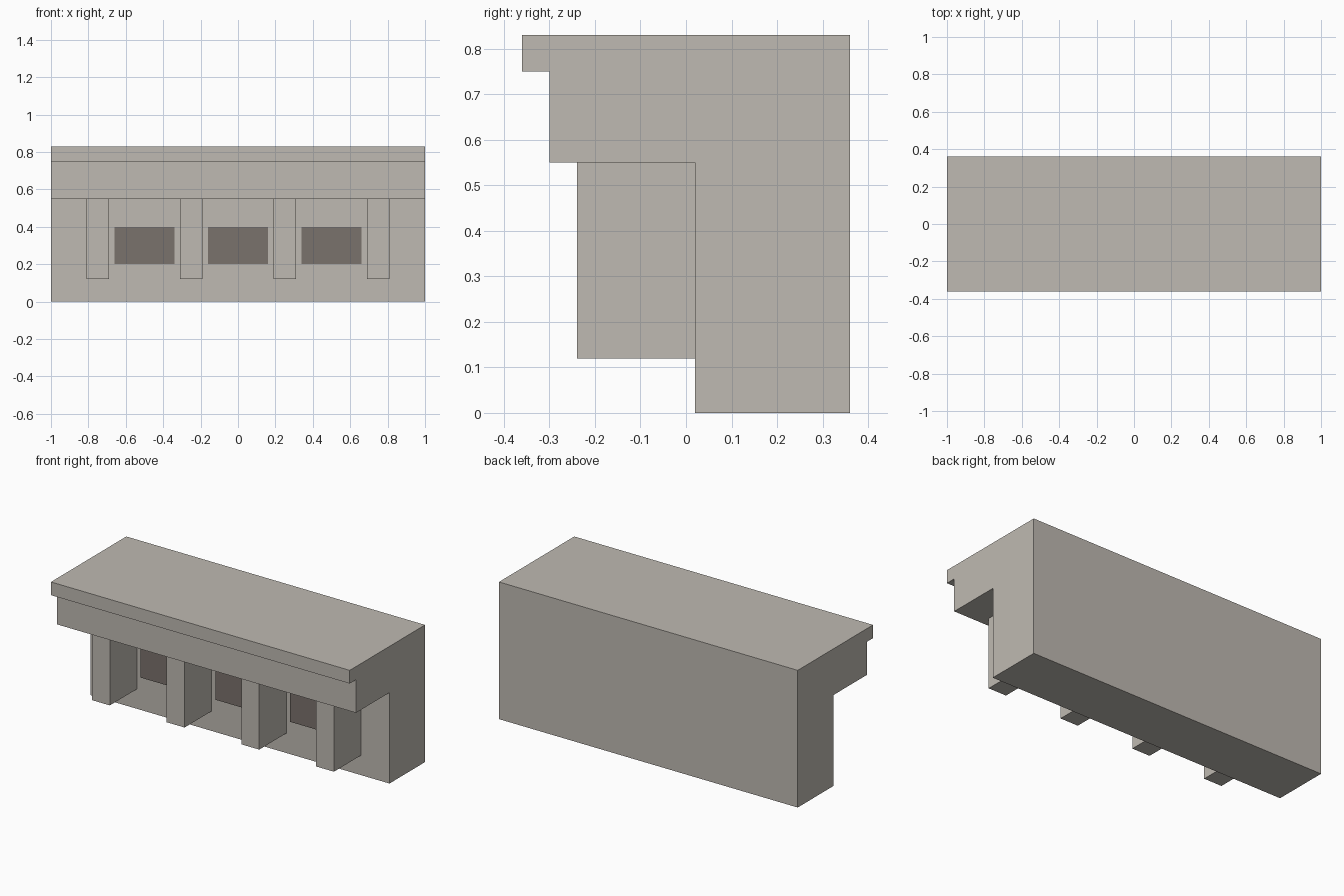
import bpy
import bmesh

cube = bpy.data.objects.get("Cube")
if cube:
    bpy.data.objects.remove(cube, do_unlink=True)


def material(name, rgb):
    mat = bpy.data.materials.new(name)
    mat.use_nodes = True
    colour = (*rgb, 1)
    mat.diffuse_color = colour
    mat.node_tree.nodes["Principled BSDF"].inputs["Base Color"].default_value = colour
    return mat


def extrude_profile(name, profile, x_min, x_max, mat):
    """Sweep a closed (y, z) outline along x."""
    bm = bmesh.new()
    face = bm.faces.new([bm.verts.new((x_min, y, z)) for y, z in profile])
    swept = bmesh.ops.extrude_face_region(bm, geom=[face])["geom"]
    verts = [v for v in swept if isinstance(v, bmesh.types.BMVert)]
    bmesh.ops.translate(bm, verts=verts, vec=(x_max - x_min, 0, 0))
    bmesh.ops.recalc_face_normals(bm, faces=bm.faces)
    mesh = bpy.data.meshes.new(name)
    bm.to_mesh(mesh)
    bm.free()
    mesh.materials.append(mat)
    obj = bpy.data.objects.new(name, mesh)
    bpy.context.collection.objects.link(obj)
    return obj


def box(name, x, width, y0, y1, z0, z1, mat):
    outline = [(y0, z0), (y1, z0), (y1, z1), (y0, z1)]
    return extrude_profile(name, outline, x - width / 2, x + width / 2, mat)


stone = material("pale stone", (0.521, 0.491, 0.445))
dark_stone = material("dark stone", (0.195, 0.168, 0.150))

WALL_Y = 0.02
BEAM_Z = 0.55

# Wall, overhanging beam and top ledge in one stepped profile
extrude_profile("cornice_wall", [
    (0.36, 0), (0.36, 0.83), (-0.36, 0.83), (-0.36, 0.75),
    (-0.30, 0.75), (-0.30, BEAM_Z), (WALL_Y, BEAM_Z), (WALL_Y, 0),
], -1, 1, stone)

# Brackets under the beam
for i in range(4):
    box(f"bracket_{i + 1}", -0.75 + 0.5 * i, 0.12,
        -0.24, WALL_Y, 0.12, BEAM_Z, stone)

# Dark panels between the brackets
for i in range(3):
    box(f"panel_{i + 1}", -0.5 + 0.5 * i, 0.32,
        WALL_Y - 0.008, WALL_Y, 0.2, 0.4, dark_stone)
